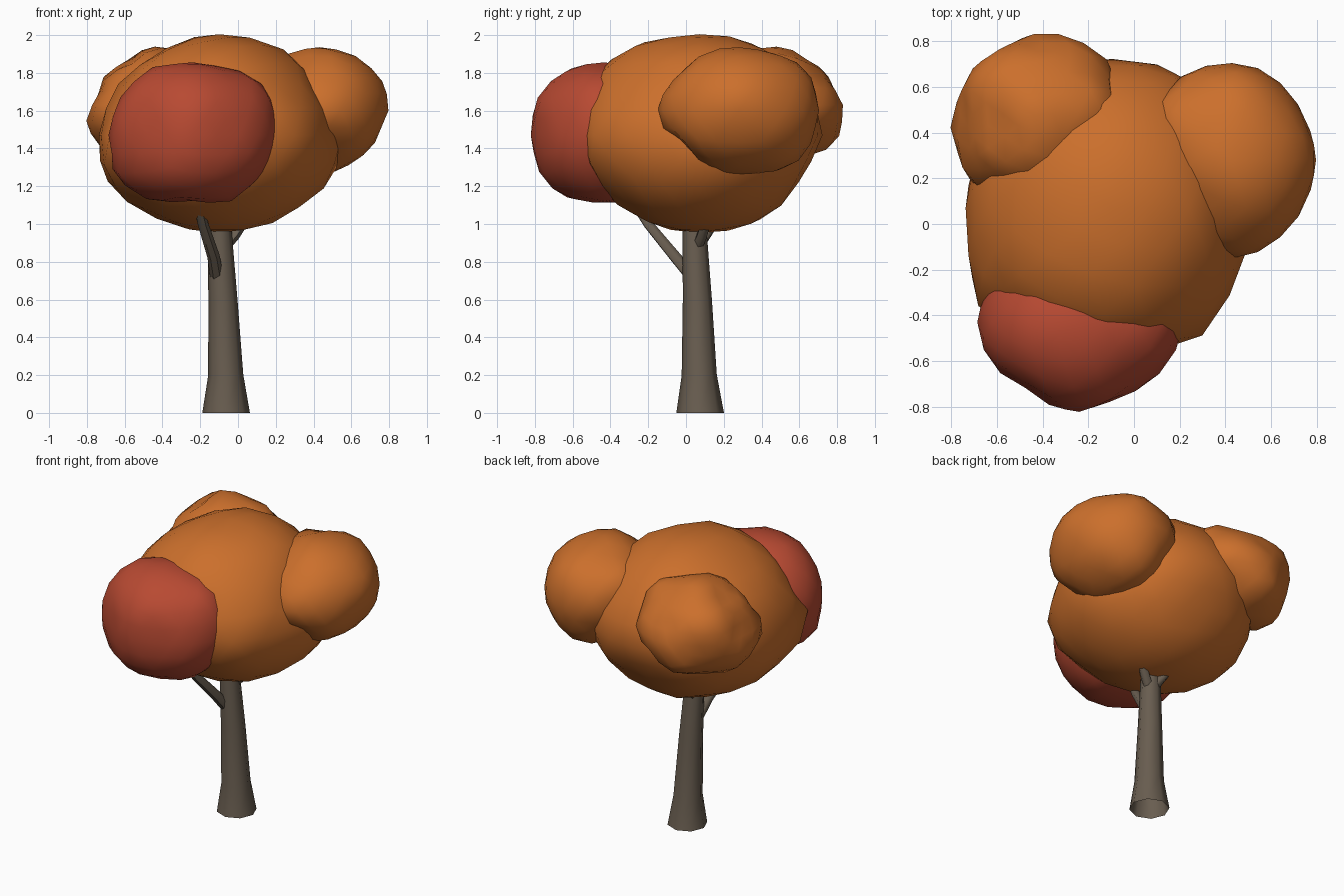
import bpy, bmesh, math
from mathutils import Vector


def material(name, rgb):
    m = bpy.data.materials.new(name)
    m.diffuse_color = (*rgb, 1)
    return m


ORANGE = material("orange_leaves", (0.60, 0.16, 0.025))
RED = material("red_leaves", (0.48, 0.068, 0.032))
BARK = material("bark", (0.14, 0.11, 0.08))


def finish(name, bm, mat, angle):
    bmesh.ops.recalc_face_normals(bm, faces=bm.faces)
    me = bpy.data.meshes.new(name)
    bm.to_mesh(me)
    bm.free()
    me.materials.append(mat)
    ob = bpy.data.objects.new(name, me)
    bpy.context.collection.objects.link(ob)
    bpy.ops.object.select_all(action='DESELECT')
    ob.select_set(True)
    bpy.context.view_layer.objects.active = ob
    bpy.ops.object.shade_smooth_by_angle(angle=math.radians(angle))


def clump(name, mat, centre, radii, pulls):
    """Icosphere ellipsoid pulled softly towards a few surface points."""
    targets = []
    for p in pulls:
        u = Vector([(p[i] - centre[i]) / radii[i] for i in range(3)])
        targets.append((u.normalized(), u.length - 1))
    bm = bmesh.new()
    bmesh.ops.create_icosphere(bm, subdivisions=3, radius=1)
    for v in bm.verts:
        n = v.co.normalized()
        ws = [(math.exp(-((n - t).length / 0.23) ** 2), a) for t, a in targets]
        k = 1 + sum(w * a for w, a in ws) / (sum(w for w, a in ws) + 0.08)
        v.co = [centre[i] + radii[i] * n[i] * k for i in range(3)]
    finish(name, bm, mat, 80)


def limb(name, path, sides):
    """Tapered open tube through (x, y, z, radius) points."""
    bm = bmesh.new()
    pts = [Vector(p[:3]) for p in path]
    rings = []
    for i, p in enumerate(pts):
        t = pts[min(i + 1, len(pts) - 1)] - pts[max(i - 1, 0)]
        if i == 0 and p.z == 0:
            t = Vector((0, 0, 1))
        q = Vector((0, 0, 1)).rotation_difference(t.normalized())
        rings.append([bm.verts.new(p + q @ Vector((
            path[i][3] * math.cos(math.tau * j / sides),
            path[i][3] * math.sin(math.tau * j / sides), 0)))
            for j in range(sides)])
    for r, s in zip(rings, rings[1:]):
        for j in range(sides):
            k = (j + 1) % sides
            bm.faces.new((r[j], r[k], s[k], s[j]))
    finish(name, bm, BARK, 60)


# Trunk and branches
limb("trunk", [(-0.063, 0.075, 0, 0.126), (-0.065, 0.07, 0.2, 0.093),
               (-0.08, 0.06, 0.6, 0.077), (-0.098, 0.045, 0.98, 0.063),
               (-0.11, 0.04, 1.3, 0.05)], 8)
limb("front_branch", [(-0.11, 0.04, 0.71, 0.036), (-0.13, -0.06, 0.83, 0.033),
                      (-0.185, -0.2, 1.0, 0.028), (-0.22, -0.3, 1.15, 0.024)], 6)
limb("right_branch", [(-0.09, 0.05, 0.86, 0.032), (-0.02, 0.085, 0.94, 0.03),
                      (0.12, 0.15, 1.15, 0.024)], 6)
limb("back_branch", [(-0.09, 0.05, 0.86, 0.032), (-0.13, 0.11, 0.95, 0.03),
                     (-0.24, 0.24, 1.15, 0.024)], 6)

# Leaf clumps
clump("main_foliage", ORANGE, (-0.1, 0.07, 1.47), (0.63, 0.64, 0.52), [
    (0.27, 0.05, 1.91), (0.42, 0.05, 1.70), (0.54, 0.1, 1.3),
    (0.35, 0.05, 1.1), (0, 0.05, 0.96), (-0.4, 0.05, 1.02),
    (-0.57, 0.05, 1.1), (-0.70, 0, 1.24), (-0.725, -0.05, 1.5),
    (-0.68, 0, 1.66), (-0.47, 0.05, 1.88), (-0.15, 0.05, 2.0),
    (-0.1, -0.48, 1.79), (-0.1, -0.32, 1.93), (-0.1, 0.22, 2.0),
    (-0.1, 0.4, 1.94), (-0.1, -0.36, 1.1), (-0.1, 0.38, 1.01),
    (-0.1, 0.6, 1.23), (-0.1, 0.72, 1.53), (0.2, 0.66, 1.45),
    (0.46, -0.16, 1.4), (0.43, -0.3, 1.4), (0.25, -0.53, 1.42),
    (0, -0.56, 1.5), (-0.71, -0.33, 1.4), (0, -0.52, 1.32),
    (-0.42, -0.28, 1.85)])
clump("right_foliage", ORANGE, (0.43, 0.28, 1.6), (0.36, 0.42, 0.335), [
    (0.3, 0.28, 1.915), (0.48, 0.3, 1.93), (0.68, 0.28, 1.85),
    (0.79, 0.3, 1.70), (0.75, 0.28, 1.48), (0.6, 0.28, 1.32),
    (0.46, -0.15, 1.6), (0.43, -0.06, 1.77), (0.43, 0.17, 1.93),
    (0.43, 0.62, 1.83), (0.43, 0.70, 1.55), (0.43, 0.58, 1.32),
    (0.43, 0.2, 1.265), (0.43, 0, 1.42), (0.2, 0.64, 1.65),
    (0.73, 0.5, 1.62), (0.61, -0.08, 1.6), (0.1, 0.5, 1.78),
    (0.32, 0.08, 1.84)])
clump("back_foliage", ORANGE, (-0.44, 0.48, 1.63), (0.34, 0.35, 0.30), [
    (-0.79, 0.42, 1.5), (-0.73, 0.45, 1.7), (-0.58, 0.45, 1.85),
    (-0.44, 0.47, 1.94), (-0.72, 0.42, 1.4), (-0.44, 0.66, 1.86),
    (-0.42, 0.78, 1.72), (-0.36, 0.83, 1.6), (-0.42, 0.78, 1.42),
    (-0.44, 0.62, 1.35), (-0.73, 0.63, 1.58), (-0.6, 0.75, 1.6),
    (-0.26, 0.82, 1.6), (-0.1, 0.7, 1.62), (-0.76, 0.28, 1.55),
    (-0.71, 0.17, 1.52), (-0.1, 0.5, 1.84), (-0.4, 0.27, 1.89)])
clump("front_red_foliage", RED, (-0.24, -0.43, 1.47), (0.44, 0.39, 0.375), [
    (0.21, -0.47, 1.55), (0.12, -0.45, 1.25), (-0.08, -0.42, 1.10),
    (-0.22, -0.42, 1.13), (-0.5, -0.42, 1.14), (-0.62, -0.45, 1.22),
    (-0.685, -0.46, 1.46), (-0.6, -0.45, 1.7), (-0.48, -0.48, 1.82),
    (-0.28, -0.5, 1.85), (0.13, -0.48, 1.74), (-0.24, -0.825, 1.47),
    (-0.24, -0.78, 1.68), (-0.26, -0.65, 1.81), (-0.28, -0.72, 1.2),
    (0.12, -0.64, 1.5), (-0.1, -0.77, 1.48), (-0.48, -0.71, 1.48),
    (-0.63, -0.6, 1.48), (-0.62, -0.29, 1.6)])
